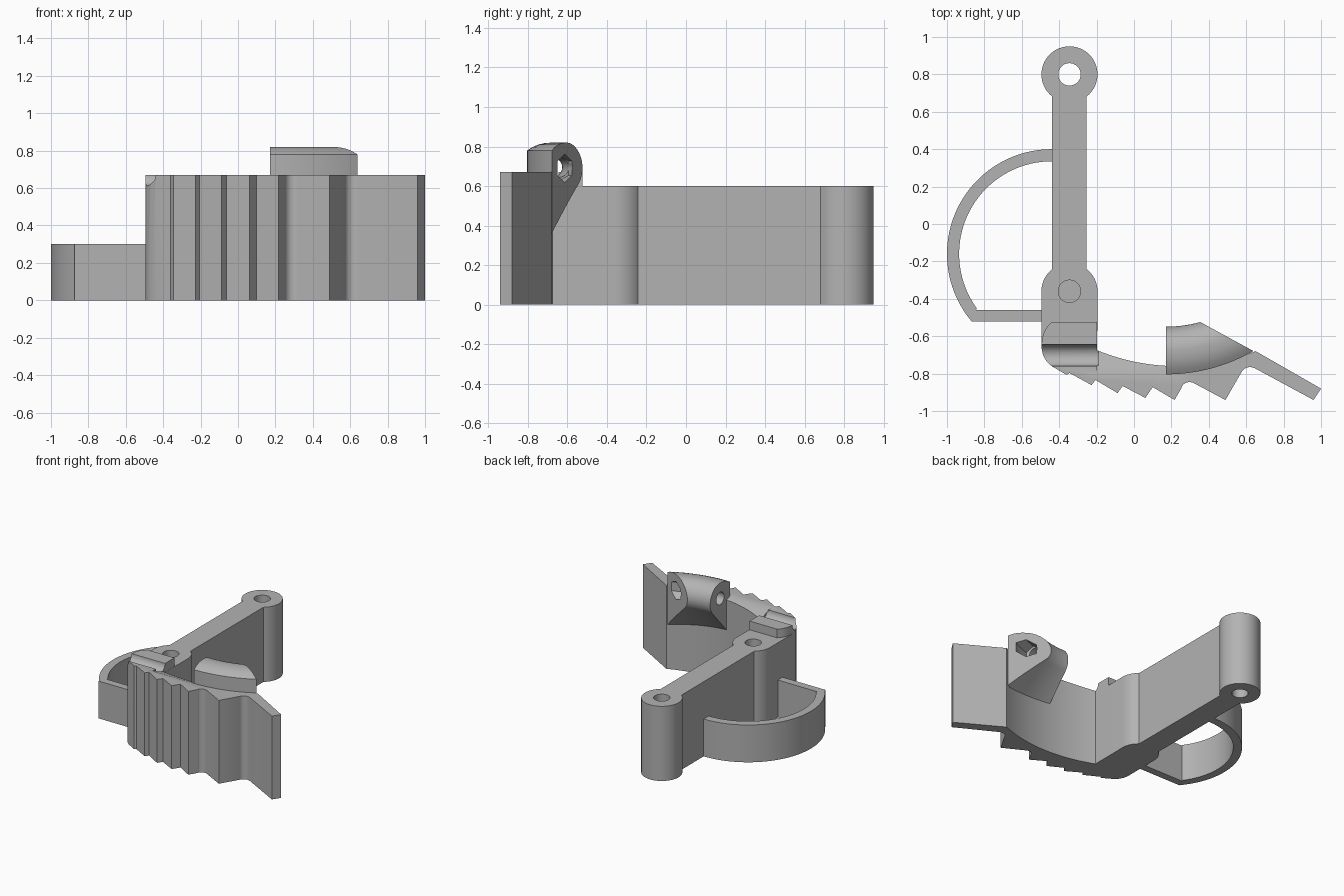
import bpy, bmesh
from math import radians, sin, cos, pi
from mathutils import Vector

if "Cube" in bpy.data.objects:
    bpy.data.objects.remove(bpy.data.objects["Cube"], do_unlink=True)

grey = bpy.data.materials.new("plain grey")
grey.use_nodes = True
COLOUR = (0.45, 0.45, 0.45, 1)
grey.diffuse_color = COLOUR
grey.node_tree.nodes["Principled BSDF"].inputs["Base Color"].default_value = COLOUR


def arc(cx, cy, r, a, b, n=24):
    """Points on an arc, angles in degrees."""
    angles = [radians(a + (b - a) * i / n) for i in range(n + 1)]
    return [(cx + r * cos(t), cy + r * sin(t)) for t in angles]


def make(name, rings, cut=None):
    """Solid through a row of matching closed rings; cut is a plane (point, normal)."""
    bm = bmesh.new()
    rows = [[bm.verts.new(p) for p in ring] for ring in rings]
    n = len(rows[0])
    for lower, upper in zip(rows, rows[1:]):
        for i in range(n):
            j = (i + 1) % n
            bm.faces.new((lower[i], lower[j], upper[j], upper[i]))
    bm.faces.new(rows[0][::-1])
    bm.faces.new(rows[-1])
    if cut:
        geom = bm.verts[:] + bm.edges[:] + bm.faces[:]
        res = bmesh.ops.bisect_plane(bm, geom=geom, plane_co=cut[0],
                                     plane_no=cut[1], clear_outer=True)
        edges = [e for e in res["geom_cut"] if isinstance(e, bmesh.types.BMEdge)]
        bmesh.ops.contextual_create(bm, geom=edges)
    bmesh.ops.recalc_face_normals(bm, faces=bm.faces[:])
    mesh = bpy.data.meshes.new(name)
    bm.to_mesh(mesh)
    bm.free()
    mesh.materials.append(grey)
    obj = bpy.data.objects.new(name, mesh)
    bpy.context.collection.objects.link(obj)
    return obj


def prism(name, outline, z0, z1):
    return make(name, [[(x, y, z) for x, y in outline] for z in (z0, z1)])


def bar_x(name, profile, x0, x1):
    return make(name, [[(x, y, z) for y, z in profile] for x in (x0, x1)])


def select_only(obj):
    bpy.ops.object.select_all(action="DESELECT")
    obj.select_set(True)
    bpy.context.view_layer.objects.active = obj


def carve(obj, cutter):
    cutter.hide_render = True
    mod = obj.modifiers.new("carve", "BOOLEAN")
    mod.operation = "DIFFERENCE"
    mod.solver = "EXACT"
    mod.object = cutter
    select_only(obj)
    bpy.ops.object.modifier_apply(modifier=mod.name)
    bpy.data.objects.remove(cutter, do_unlink=True)


# Long arm with a ring at the back and a rounded boss at the front
CX, ARM_TOP = -0.345, 0.6
arm_outline = (arc(CX, 0.8, 0.15, -52, 232, 40)
               + arc(CX, -0.36, 0.15, 128, 180, 10)
               + [(-0.495, -0.645), (-0.197, -0.645)]
               + arc(CX, -0.36, 0.15, 0, 52, 10))
arm = prism("arm", arm_outline, 0, ARM_TOP)
carve(arm, prism("ring_hole", arc(CX, 0.8, 0.06, 0, 350, 35), -0.1, 0.8))
carve(arm, prism("pivot_hole", arc(CX, -0.36, 0.06, 0, 350, 35), 0.3, 0.8))

# Curved finger loop with a straight foot
loop_outline = (arc(-0.44, -0.16, 0.56, 90, 220, 48)
                + [(-0.875, -0.52), (-0.46, -0.52), (-0.46, -0.46), (-0.845, -0.46)]
                + arc(-0.44, -0.16, 0.495, 216, 90, 48)
                + [(-0.4, 0.335), (-0.4, 0.4)])
loop = prism("finger_loop", loop_outline, 0, 0.3)

# Toothed jaw with a slanted blade and a hollow back
JAW_TOP = 0.67
teeth = [(-0.36, -0.807), (-0.345, -0.797), (-0.227, -0.861), (-0.206, -0.834),
         (-0.088, -0.904), (-0.061, -0.866), (0.061, -0.93), (0.1, -0.872),
         (0.217, -0.941), (0.255, -0.875)]
valley = arc(0.297, -0.893, 0.048, 150, 62, 8)
tip = [(0.489, -0.941), (0.575, -0.792)]
second_valley = arc(0.621, -0.818, 0.053, 150, 62, 8)
blade = [(0.96, -0.941), (1.0, -0.88)]
hollow = arc(0.233, 0.37, 1.13, -68.3, -112.4, 32)
corner = [(-0.197, -0.525), (-0.44, -0.525), (-0.463, -0.548), (-0.481, -0.578),
          (-0.492, -0.615), (-0.495, -0.66), (-0.487, -0.7), (-0.468, -0.735), (-0.44, -0.76)]
jaw = prism("toothed_jaw", teeth + valley + tip + second_valley + blade + hollow + corner,
            0, JAW_TOP)
carve(jaw, bar_x("groove", arc(-0.7025, JAW_TOP, 0.058, 0, 350, 35), -0.7, -0.19))
carve(jaw, bar_x("ledge_slope", [(-0.805, JAW_TOP), (-0.805, 0.75), (-0.6, 0.75),
                                 (-0.6, 0.59)], -0.197, 0.17))

# Curved tube guide sweeping along the jaw, trimmed flush with the blade
GX, GY, R = 0.17, 0.138, 0.815


def sweep(profile, start, end, n=32):
    rings = []
    for i in range(n + 1):
        t = start + (end - start) * i / n
        rings.append([(GX + (R + u) * sin(t), GY - (R + u) * cos(t), z) for u, z in profile])
    return rings


guide_profile = ([(0.127, 0.36), (0.127, 0.78), (0.1, 0.797), (0.07, 0.81), (0.035, 0.818)]
                 + arc(0, 0.692, 0.128, 90, 222, 20))
trim = (Vector((0.64, -0.68, 0)), Vector((0.479, 0.878, 0)))
guide = make("tube_guide", sweep(guide_profile, 0, 0.9, 40), trim)
carve(guide, make("bore", sweep(arc(0, 0.695, 0.05, 0, 345, 23), -0.1, 0.75)))
carve(guide, make("hex_pocket", sweep(arc(0.015, 0.69, 0.072, 30, 330, 5), 0.3, 0.75, 6)))

# Smooth rounded walls, keep hard edges
for obj in (arm, loop, jaw, guide):
    select_only(obj)
    bpy.ops.object.shade_smooth_by_angle(angle=radians(25))
